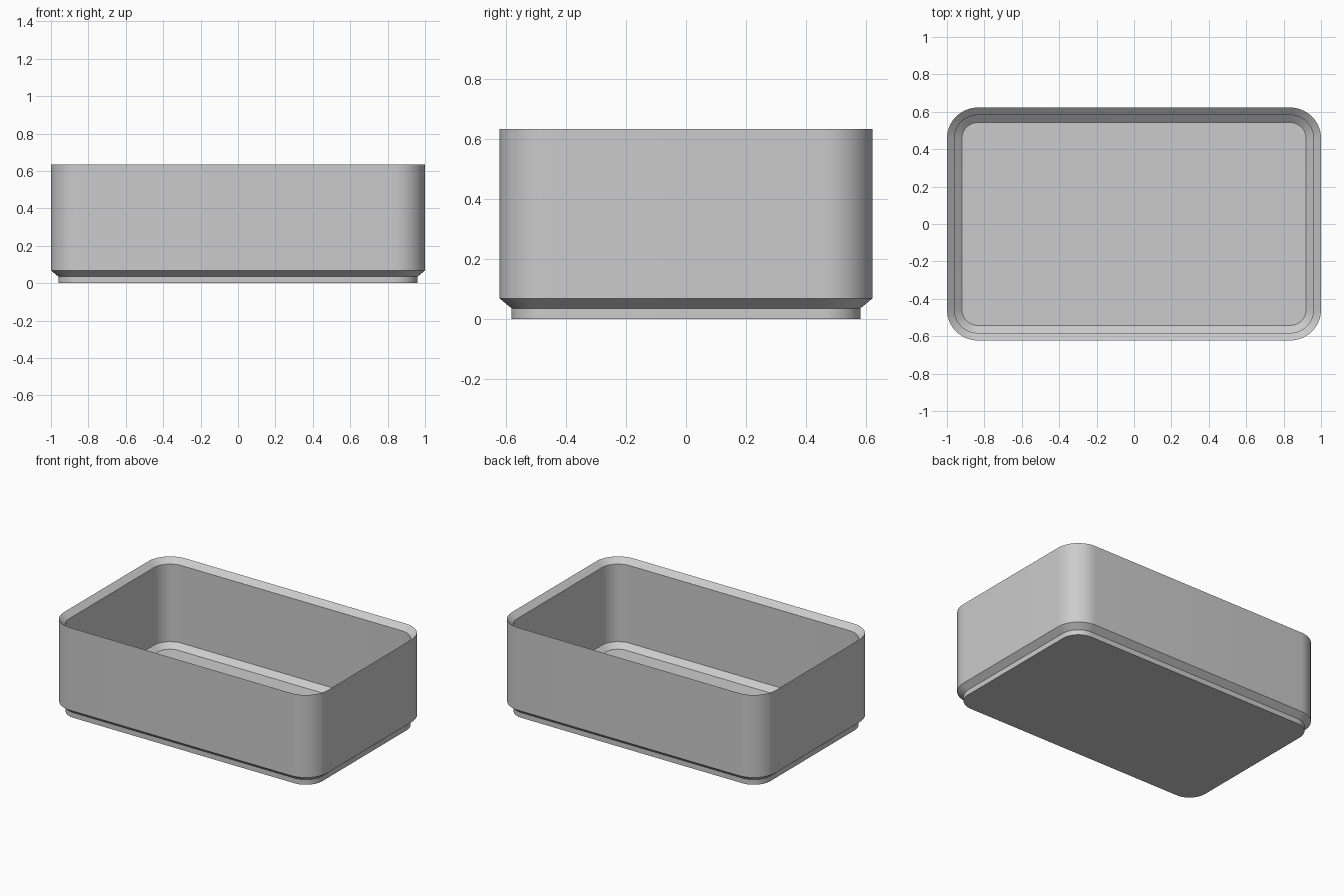
import bpy, bmesh, math

cube = bpy.data.objects.get("Cube")
if cube:
    bpy.data.objects.remove(cube, do_unlink=True)

HALF_X, HALF_Y, RADIUS = 1.0, 0.6225, 0.165
STEP = 0.04        # inset of the foot and thickness of the wall
SEGMENTS = 14      # per rounded corner


def rounded_ring(bm, inset, z):
    """Rounded rectangle of vertices, inset from the outer wall."""
    r = RADIUS - inset
    cx, cy = HALF_X - RADIUS, HALF_Y - RADIUS
    ring = []
    for corner, (sx, sy) in enumerate(((1, 1), (-1, 1), (-1, -1), (1, -1))):
        for i in range(SEGMENTS + 1):
            a = (corner + i / SEGMENTS) * math.pi / 2
            ring.append(bm.verts.new((sx * cx + r * math.cos(a),
                                      sy * cy + r * math.sin(a), z)))
    return ring


# Wall section as (inset, height), from the underside, over the rim, to the floor
section = [
    (STEP, 0.0), (STEP, 0.035),        # foot
    (0.0, 0.068), (0.0, 0.634),        # flared base and outer wall
    (STEP, 0.6), (STEP, 0.068),        # sloped rim and inner wall
    (2 * STEP, 0.035),                 # chamfer down to the floor
]

bm = bmesh.new()
rings = [rounded_ring(bm, inset, z) for inset, z in section]
for low, high in zip(rings, rings[1:]):
    n = len(low)
    for i in range(n):
        j = (i + 1) % n
        bm.faces.new((low[i], low[j], high[j], high[i]))
bm.faces.new(list(reversed(rings[0])))   # underside
bm.faces.new(rings[-1])                  # inner floor
bmesh.ops.recalc_face_normals(bm, faces=bm.faces)

mesh = bpy.data.meshes.new("storage_bin")
bm.to_mesh(mesh)
bm.free()
bin_obj = bpy.data.objects.new("storage_bin", mesh)
bpy.context.collection.objects.link(bin_obj)

# Single light grey material
grey = bpy.data.materials.new("light_grey")
grey.use_nodes = True
colour = (0.6, 0.6, 0.6, 1.0)
grey.diffuse_color = colour
grey.node_tree.nodes["Principled BSDF"].inputs["Base Color"].default_value = colour
mesh.materials.append(grey)

# Smooth corners, crisp chamfer edges
bpy.ops.object.select_all(action='DESELECT')
bin_obj.select_set(True)
bpy.context.view_layer.objects.active = bin_obj
bpy.ops.object.shade_smooth_by_angle(angle=math.radians(25))
